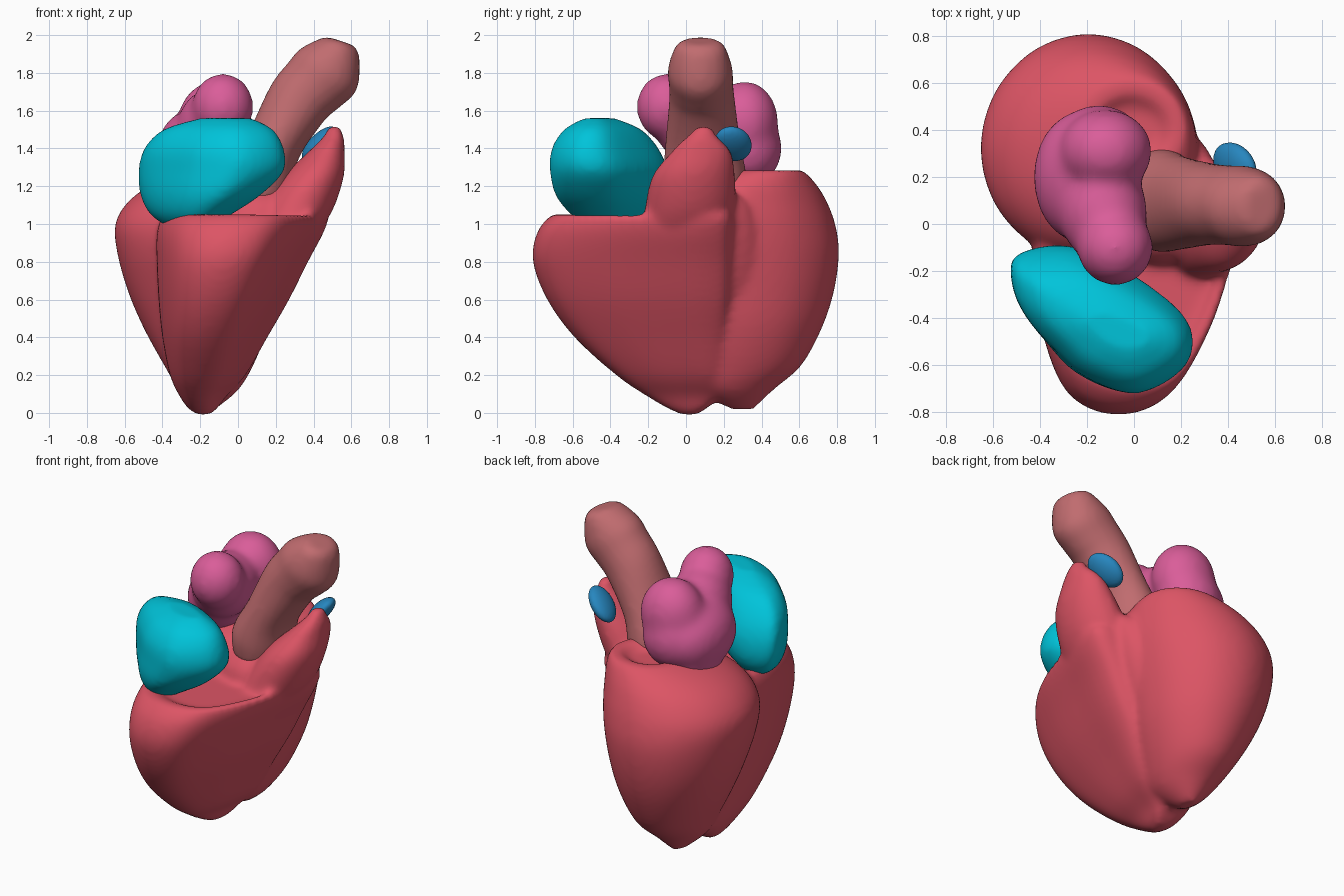
import bpy, bmesh, math
from mathutils import Vector, Matrix


def spline(pts, n, closed=False):
    """Catmull-Rom curve through the points, n steps per span."""
    m, out = len(pts), []
    get = (lambda i: pts[i % m]) if closed else (lambda i: pts[max(0, min(m - 1, i))])
    for i in range(m if closed else m - 1):
        a, b, c, d = (get(i + k) for k in (-1, 0, 1, 2))
        for s in range(n):
            t = s / n
            out.append(0.5 * (2 * b + (c - a) * t + (2 * a - 5 * b + 4 * c - d) * t * t
                              + (3 * b - a - 3 * c + d) * t ** 3))
    if not closed:
        out.append(pts[-1].copy())
    return out


def skin(bm, rings):
    """Smooth closed loft through rings with equal point counts."""
    cols = [spline(list(col), 4) for col in zip(*rings)]
    grid = [[bm.verts.new(c[j]) for c in cols] for j in range(len(cols[0]))]
    n = len(cols)
    for a, b in zip(grid, grid[1:]):
        for i in range(n):
            bm.faces.new((a[i], a[(i + 1) % n], b[(i + 1) % n], b[i]))
    for ring, flip in ((grid[0], True), (grid[-1], False)):
        mid = bm.verts.new(sum((v.co for v in ring), Vector()) / n)
        for i in range(n):
            tri = (ring[i], ring[(i + 1) % n], mid)
            bm.faces.new(tri[::-1] if flip else tri)


def stack(bm, outline, levels):
    """Loft a unit outline fitted to (z, x0, x1, y0, y1) at each level."""
    unit = spline([Vector((u, v, 0)) for u, v in outline], 5, True)
    skin(bm, [[Vector((x0 + p.x * (x1 - x0), y0 + p.y * (y1 - y0), z)) for p in unit]
              for z, x0, x1, y0, y1 in levels])


def ball(bm, c, r, rot=(0, 0, 0)):
    m = Matrix.Translation(c)
    for ang, ax in zip(rot, 'XYZ'):
        m = m @ Matrix.Rotation(ang, 4, ax)
    bmesh.ops.create_uvsphere(bm, u_segments=32, v_segments=16, radius=1,
                              matrix=m @ Matrix.Diagonal((*r, 1)))


def finish(bm, name, color, voxel=0.02, smooth=6):
    """Fuse the overlapping lumps into one soft organic surface."""
    bmesh.ops.recalc_face_normals(bm, faces=bm.faces)
    me = bpy.data.meshes.new(name)
    bm.to_mesh(me)
    bm.free()
    ob = bpy.data.objects.new(name, me)
    bpy.context.collection.objects.link(ob)
    mat = bpy.data.materials.new(name)
    mat.diffuse_color = (*color, 1)
    me.materials.append(mat)
    rm = ob.modifiers.new("fuse", 'REMESH')
    rm.mode, rm.voxel_size, rm.use_smooth_shade = 'VOXEL', voxel, True
    sm = ob.modifiers.new("soften", 'SMOOTH')
    sm.factor, sm.iterations = 0.5, smooth
    return ob


circle = [(0.5 + 0.5 * math.cos(k * math.pi / 6), 0.5 + 0.5 * math.sin(k * math.pi / 6))
          for k in range(12)]

# ventricles: left chamber, right chamber, outflow horn
bm = bmesh.new()
stack(bm, circle, [
    (0.02, -0.20, -0.12, 0.24, 0.36), (0.12, -0.31, 0.00, 0.06, 0.46),
    (0.25, -0.39, 0.08, 0.00, 0.61), (0.45, -0.50, 0.16, -0.05, 0.72),
    (0.65, -0.585, 0.21, -0.10, 0.785), (0.85, -0.64, 0.25, -0.15, 0.81),
    (1.00, -0.65, 0.27, -0.15, 0.79), (1.12, -0.58, 0.27, -0.10, 0.745),
    (1.21, -0.45, 0.26, 0.00, 0.69), (1.28, -0.25, 0.22, 0.18, 0.62),
    (1.28, -0.18, 0.16, 0.25, 0.55), (1.24, -0.14, 0.10, 0.28, 0.50)])
stack(bm, [(0.05, 0.9), (0, 0.6), (0.06, 0.3), (0.19, 0.08), (0.42, 0), (0.66, 0.06),
           (0.83, 0.3), (0.94, 0.6), (1, 0.87), (0.87, 1), (0.3, 1)], [
    (-0.01, -0.21, -0.15, -0.02, 0.05), (0.02, -0.26, -0.11, -0.09, 0.10),
    (0.09, -0.31, -0.06, -0.21, 0.17),
    (0.20, -0.36, 0.04, -0.37, 0.20), (0.40, -0.40, 0.155, -0.59, 0.22),
    (0.60, -0.42, 0.27, -0.735, 0.24), (0.80, -0.43, 0.37, -0.81, 0.25),
    (0.95, -0.43, 0.45, -0.79, 0.25), (1.04, -0.40, 0.48, -0.72, 0.25),
    (1.05, -0.35, 0.45, -0.66, 0.23), (1.01, -0.28, 0.40, -0.58, 0.20)])
stack(bm, circle, [
    (0.75, 0.05, 0.30, -0.22, 0.18), (0.90, 0.07, 0.39, -0.24, 0.23),
    (1.07, 0.12, 0.50, -0.22, 0.26),
    (1.25, 0.24, 0.56, -0.18, 0.26), (1.38, 0.37, 0.565, -0.08, 0.24),
    (1.46, 0.45, 0.56, 0.00, 0.17), (1.52, 0.48, 0.54, 0.06, 0.13)])
# root mound and the soft fill between the chambers
ball(bm, (0.12, 0.08, 1.03), (0.27, 0.25, 0.18))
ball(bm, (0.13, 0.24, 0.75), (0.12, 0.17, 0.45), (0, 0.4, 0))
finish(bm, "ventricles", (0.72, 0.09, 0.13), smooth=8)

# right atrium
bm = bmesh.new()
stack(bm, [(0.03, 0.94), (0.35, 1), (0.7, 0.8), (0.98, 0.5), (0.97, 0.2), (0.7, 0),
           (0.41, 0.11), (0.22, 0.32), (0.07, 0.54), (0, 0.75)], [
    (0.985, -0.37, -0.14, -0.52, -0.24), (1.05, -0.46, -0.04, -0.61, -0.15),
    (1.15, -0.51, 0.11, -0.69, -0.10), (1.28, -0.52, 0.235, -0.72, -0.10),
    (1.40, -0.49, 0.235, -0.71, -0.15), (1.50, -0.39, 0.18, -0.645, -0.24),
    (1.56, -0.20, 0.07, -0.54, -0.38)])
finish(bm, "right_atrium", (0.0, 0.55, 0.7), smooth=8)

# left atrium: fused lobes
bm = bmesh.new()
ball(bm, (-0.08, -0.10, 1.62), (0.165, 0.165, 0.18))
ball(bm, (-0.13, 0.05, 1.52), (0.19, 0.22, 0.20))
ball(bm, (-0.12, 0.31, 1.54), (0.20, 0.18, 0.22))
ball(bm, (-0.23, 0.20, 1.39), (0.20, 0.28, 0.22))
ball(bm, (-0.15, 0.33, 1.40), (0.20, 0.18, 0.20))
ball(bm, (-0.26, 0.24, 1.27), (0.13, 0.18, 0.16))
finish(bm, "left_atrium", (0.70, 0.11, 0.32), smooth=30)

# aorta: (x, y, z, radius in the bend plane, radius along y)
bm = bmesh.new()
path = [(0.11, 0.10, 1.13, 0.16, 0.20), (0.12, 0.10, 1.25, 0.18, 0.22),
        (0.19, 0.09, 1.42, 0.15, 0.20), (0.315, 0.085, 1.64, 0.17, 0.175),
        (0.40, 0.08, 1.735, 0.18, 0.17), (0.48, 0.075, 1.82, 0.185, 0.17),
        (0.545, 0.075, 1.935, 0.11, 0.13), (0.555, 0.075, 1.965, 0.06, 0.08)]
rings = []
for i, (x, y, z, rn, ry) in enumerate(path):
    lo, hi = path[max(0, i - 1)], path[min(len(path) - 1, i + 1)]
    d = Vector((hi[0] - lo[0], 0, hi[2] - lo[2])).normalized()
    n = Vector((d.z, 0, -d.x))
    rings.append([Vector((x, y, z)) + n * rn * math.cos(a) + Vector((0, ry * math.sin(a), 0))
                  for a in (k * math.tau / 36 for k in range(36))])
skin(bm, rings)
finish(bm, "aorta", (0.53, 0.15, 0.16), smooth=4)

# pulmonary artery stub
bm = bmesh.new()
ball(bm, (0.43, 0.25, 1.425), (0.125, 0.095, 0.05), (0.2, -0.8, -0.25))
finish(bm, "pulmonary_artery", (0.02, 0.24, 0.52), 0.01, 3)
